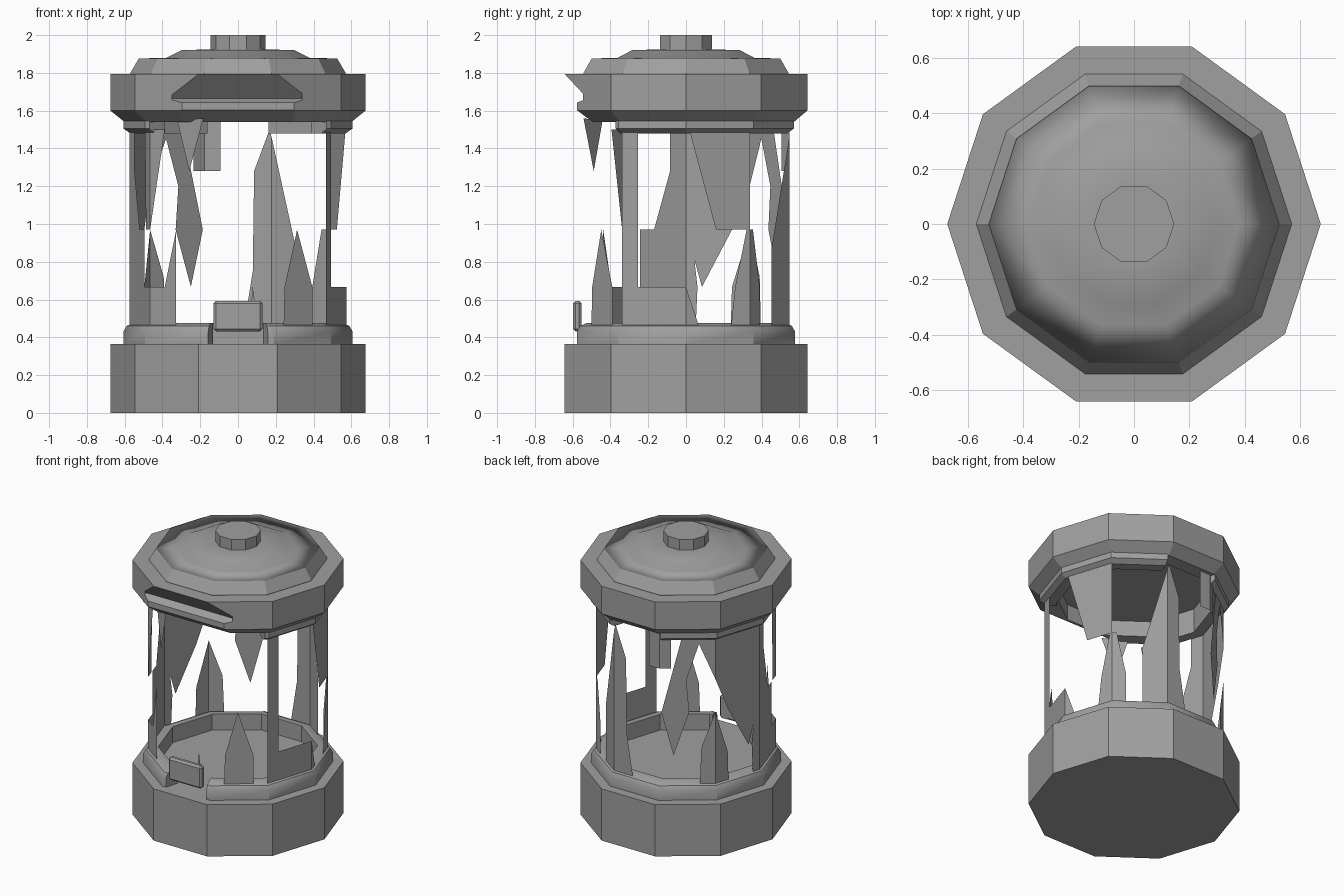
import bpy, bmesh, math
from mathutils import Vector

cube = bpy.data.objects.get("Cube")
if cube:
    bpy.data.objects.remove(cube, do_unlink=True)

grey = bpy.data.materials.new("plain_grey")
grey.use_nodes = True
grey.diffuse_color = (0.35, 0.35, 0.35, 1)
grey.node_tree.nodes["Principled BSDF"].inputs["Base Color"].default_value = (0.35, 0.35, 0.35, 1)

SIDES = 10
GLASS_R = 0.575


def finish(name, bm, smooth=False):
    bmesh.ops.recalc_face_normals(bm, faces=bm.faces)
    mesh = bpy.data.meshes.new(name)
    bm.to_mesh(mesh)
    bm.free()
    mesh.materials.append(grey)
    obj = bpy.data.objects.new(name, mesh)
    bpy.context.collection.objects.link(obj)
    for p in mesh.polygons:
        p.use_smooth = smooth
    return obj


def on_wall(u, r, z):
    """Point on the ten-sided wall; u counts corners anticlockwise from +x."""
    k = math.floor(u)
    a, b = (Vector((r * math.cos(math.tau * i / SIDES), r * math.sin(math.tau * i / SIDES), z))
            for i in (k, k + 1))
    return a.lerp(b, u - k)


def lathe(name, profile, smooth=False):
    bm = bmesh.new()
    rings = [[bm.verts.new(on_wall(i, r, z)) for i in range(SIDES)] for r, z in profile]
    for lo, hi in zip(rings, rings[1:]):
        for i in range(SIDES):
            j = (i + 1) % SIDES
            bm.faces.new((lo[i], lo[j], hi[j], hi[i]))
    bm.faces.new(rings[0])
    bm.faces.new(rings[-1])
    return finish(name, bm, smooth)


def arc_ring(name, start, end, section):
    """Sweep a closed section along part of the wall, with mitred corners."""
    stops = [start] + list(range(math.ceil(start), math.floor(end) + 1)) + [end]
    bm = bmesh.new()
    loops = [[bm.verts.new(on_wall(u, r, z)) for r, z in section] for u in stops]
    n = len(section)
    for a, b in zip(loops, loops[1:]):
        for i in range(n):
            j = (i + 1) % n
            bm.faces.new((a[i], a[j], b[j], b[i]))
    bm.faces.new(loops[0])
    bm.faces.new(loops[-1])
    return finish(name, bm)


def shard(name, outline):
    """Flat outline in (u, z), folded over the corners of the wall."""
    bm = bmesh.new()
    bm.faces.new([bm.verts.new((u, z, 0)) for u, z in outline])
    for corner in range(-2, 11):
        bmesh.ops.bisect_plane(bm, geom=bm.verts[:] + bm.edges[:] + bm.faces[:],
                               plane_co=(corner, 0, 0), plane_no=(1, 0, 0), dist=0.0001)
    for v in bm.verts:
        v.co = on_wall(v.co.x + 1e-6, GLASS_R, v.co.y)
    return finish(name, bm)


# Base with its floor, and a rounded collar chipped at the front
lathe("base", [(0.675, 0), (0.675, 0.365), (0.5, 0.365)])
collar = arc_ring("base_collar", -2.08, 7.08,
                  [(0.607, 0.36), (0.607, 0.43), (0.59, 0.46), (0.55, 0.477), (0.51, 0.477), (0.51, 0.36)])

# Hollow lid, with a wedge broken out of its front
lid = lathe("lid", [(0.5, 1.65), (0.5, 1.54), (0.6, 1.54), (0.675, 1.6), (0.675, 1.795), (0.57, 1.795)])
bm = bmesh.new()
wedge = [(-0.65, 1.802), (-0.522, 1.665), (-0.578, 1.642), (-0.578, 1.603),
         (-0.48, 1.53), (-0.9, 1.5), (-0.9, 1.802)]
ends = [[bm.verts.new((x, y, z)) for y, z in wedge] for x in (-0.35, 0.34)]
for i in range(len(wedge)):
    j = (i + 1) % len(wedge)
    bm.faces.new((ends[0][i], ends[0][j], ends[1][j], ends[1][i]))
for loop in ends:
    bm.faces.new(loop)
cutter = finish("lid_cutter", bm)
cutter.hide_render = True
cutter.hide_viewport = True
cut = lid.modifiers.new("broken_front", "BOOLEAN")
cut.operation = "DIFFERENCE"
cut.solver = "EXACT"
cut.object = cutter

# Upper tier, soft dome and knob
lathe("lid_step", [(0.57, 1.79), (0.57, 1.8), (0.525, 1.876), (0.5, 1.85)])
lathe("lid_dome", [(0.525, 1.876), (0.38, 1.88), (0.3, 1.92), (0.14, 1.925)], smooth=True)
lathe("knob", [(0.145, 1.9), (0.145, 2.0)])

# Broken ring under the lid
section = [(0.5, 1.48), (0.57, 1.48), (0.607, 1.505), (0.607, 1.545), (0.5, 1.545)]
arc_ring("lid_ring_left", -1.07, 1.97, section)
arc_ring("lid_ring_right", 3.03, 6.07, section)

# Broken glass: one long post, hanging pieces and standing pieces
T, M, L, B = 1.5, 0.97, 0.667, 0.44
shard("front_left_post", [(-1, T), (-0.75, T), (-0.75, L), (0.0, L), (0.22, B), (-1, B)])
shard("left_hanging_shard", [(0.05, T), (0.47, M), (1, M), (1, T)])
shard("left_standing_shard", [(0.7, B), (0.77, L), (0.95, M), (1.08, M), (1.25, L), (1.25, B)])
shard("back_left_tall_shard", [(1.55, B), (1.55, 0.87), (2.03, T), (2.26, 1.28), (2.28, 0.75), (2.42, B)])
shard("back_square_shard", [(2.76, 1.54), (2.76, 1.28), (3.2, 1.28), (3.2, 1.54)])
shard("back_right_strip", [(3.4, T), (3.03, M), (3.25, L), (3.53, M), (3.48, 1.2), (3.75, T)])
shard("back_right_standing_shard", [(3.72, B), (3.75, 0.72), (4, M), (4.28, L), (4.3, B)])
shard("right_hanging_shard", [(3.65, T), (4.28, M), (4.75, L), (5, M), (5, T)])
shard("right_tall_shard", [(4.85, B), (4.82, L), (5, 1.2), (5, T), (5.25, T), (5.25, 1.28), (5.5, M),
                           (5.72, M), (5.72, B)])
shard("front_right_hanging_shard", [(5.75, T), (5.8, M), (6, M), (6.27, T)])
shard("front_right_standing_shard", [(5.72, B), (5.72, L), (6.27, L), (6.48, M), (6.48, B)])
shard("front_hanging_shard", [(6.5, 1.545), (6.72, 1.28), (6.98, 1.56)])
shard("front_sliver", [(7.66, B), (7.72, L), (7.8, B)])
shard("front_left_standing_shard", [(8.22, B), (8.24, L), (8.47, M), (8.75, L), (8.75, B)])

# Small rounded plate on the front of the base
bm = bmesh.new()
bmesh.ops.create_cube(bm, size=1)
for v in bm.verts:
    v.co = Vector((v.co.x * 0.26, v.co.y * 0.045 - 0.575, v.co.z * 0.16 + 0.512))
bmesh.ops.bevel(bm, geom=bm.edges[:], offset=0.013, segments=1, affect="EDGES")
finish("front_plate", bm)

# Smooth only the rounded collar
bpy.ops.object.select_all(action="DESELECT")
collar.select_set(True)
bpy.context.view_layer.objects.active = collar
bpy.ops.object.shade_smooth_by_angle(angle=math.radians(33))
